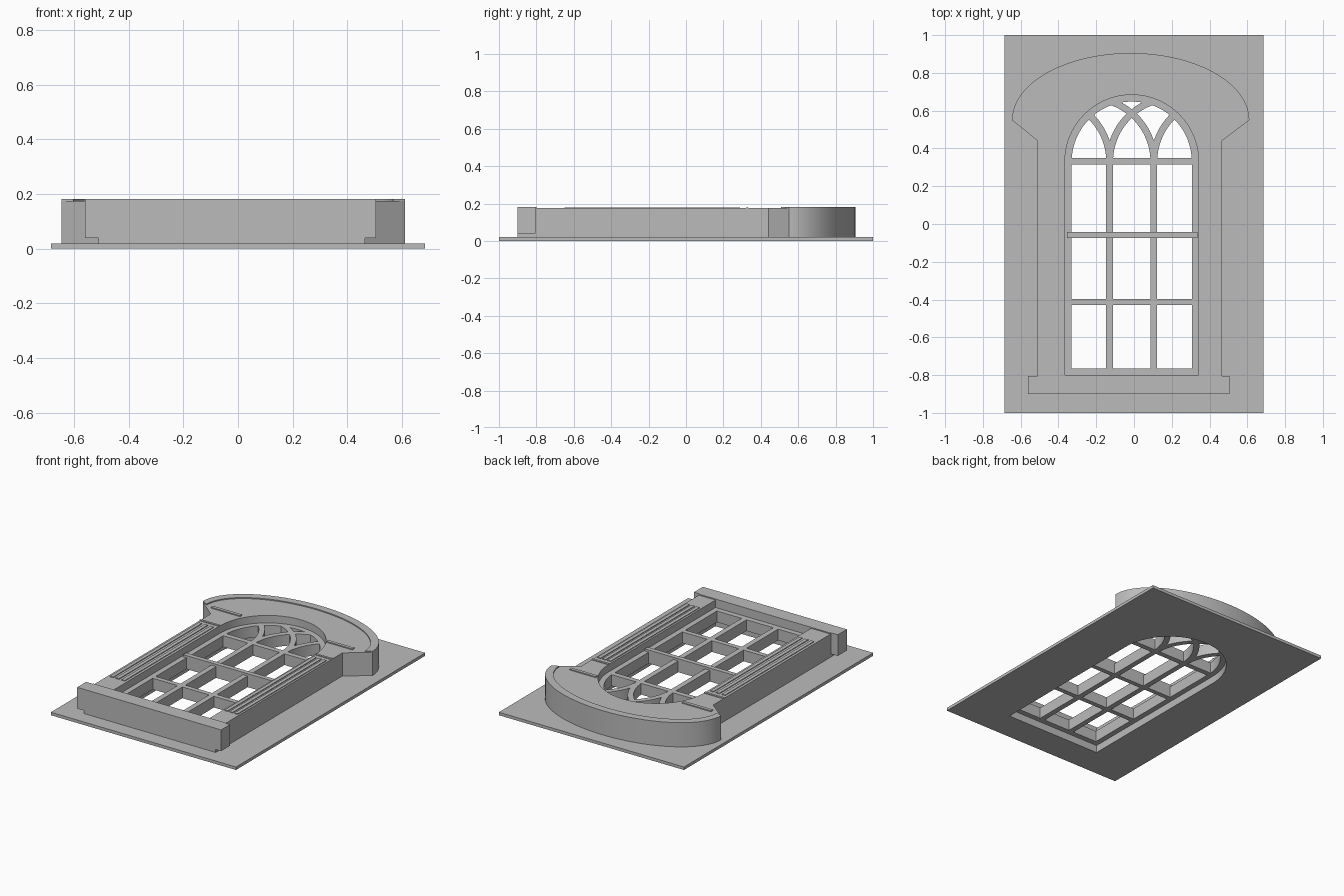
import bpy, bmesh
from math import sin, cos, pi, radians, atan2

cube = bpy.data.objects.get("Cube")
if cube:
    bpy.data.objects.remove(cube, do_unlink=True)

stone = bpy.data.materials.new("grey_stone")
stone.use_nodes = True
stone.diffuse_color = (0.5, 0.5, 0.5, 1)
stone.node_tree.nodes["Principled BSDF"].inputs["Base Color"].default_value = (0.5, 0.5, 0.5, 1)
stone.node_tree.nodes["Principled BSDF"].inputs["Roughness"].default_value = 0.8


def slab(name, outlines, z0, z1):
    """Extrude flat outlines from z0 to z1; inner outlines become holes."""
    curve = bpy.data.curves.new(name + "_outline", 'CURVE')
    curve.dimensions = '2D'
    curve.fill_mode = 'BOTH'
    curve.extrude = (z1 - z0) / 2
    for pts in outlines:
        spline = curve.splines.new('POLY')
        spline.points.add(len(pts) - 1)
        for p, (x, y) in zip(spline.points, pts):
            p.co = (x, y, 0, 1)
        spline.use_cyclic_u = True
    helper = bpy.data.objects.new(name + "_outline", curve)
    bpy.context.scene.collection.objects.link(helper)
    bpy.context.view_layer.update()
    mesh = bpy.data.meshes.new_from_object(
        helper.evaluated_get(bpy.context.evaluated_depsgraph_get()))
    bpy.data.objects.remove(helper, do_unlink=True)
    bm = bmesh.new()
    bm.from_mesh(mesh)
    bmesh.ops.remove_doubles(bm, verts=bm.verts, dist=0.0001)
    bmesh.ops.translate(bm, verts=bm.verts, vec=(0, 0, (z0 + z1) / 2))
    bmesh.ops.recalc_face_normals(bm, faces=bm.faces)
    bm.to_mesh(mesh)
    bm.free()
    mesh.name = name
    mesh.materials.clear()
    mesh.materials.append(stone)
    obj = bpy.data.objects.new(name, mesh)
    bpy.context.scene.collection.objects.link(obj)
    bpy.ops.object.select_all(action='DESELECT')
    obj.select_set(True)
    bpy.context.view_layer.objects.active = obj
    bpy.ops.object.shade_smooth_by_angle(angle=radians(30))
    return obj


def rect(x0, x1, y0, y1):
    return [(x0, y0), (x1, y0), (x1, y1), (x0, y1)]


def arc(cx, cy, rx, ry, a0, a1, n=40):
    return [(cx + rx * cos(a0 + (a1 - a0) * i / n),
             cy + ry * sin(a0 + (a1 - a0) * i / n)) for i in range(n + 1)]


MID, SPRING, RADIUS = -0.012, 0.33, 0.354   # opening centre, arch springing, arch radius


def opening(inset=0.0):
    r = RADIUS - inset
    return [(MID - r, -0.8 + inset), (MID + r, -0.8 + inset)] + arc(MID, SPRING, r, r, 0, pi)


# Wall panel with the arched opening
slab("wall_panel", [rect(-0.685, 0.685, -1, 1), opening()], 0, 0.02)

# Surround: jambs widening into the curved hood
HOOD_X, HOOD_Y = -0.0175, 0.55
outer = [(-0.51, -0.8), (0.465, -0.8), (0.465, 0.44)]
outer += arc(HOOD_X, HOOD_Y, 0.628, 0.355, 0, pi, 64) + [(-0.51, 0.44)]
slab("surround", [outer, opening()], 0.02, 0.175)
rim = arc(HOOD_X, HOOD_Y, 0.628, 0.355, 0, pi, 64)
rim += arc(HOOD_X, HOOD_Y - 0.02, 0.585, 0.325, pi, 0, 64)
slab("hood_rim", [rim], 0.175, 0.182)

# Sill with ends that stop short of the wall
slab("sill", [rect(-0.51, 0.465, -0.9, -0.8)], 0.02, 0.182)
slab("sill_ends", [rect(-0.56, 0.505, -0.9, -0.805)], 0.04, 0.182)

# Pilaster fillets and capitals on each jamb
for side, x0, x1 in (("right", -0.51, -0.366), ("left", 0.342, 0.465)):
    w = x1 - x0
    for i in range(3):
        x = x0 + w * (0.2 + 0.3 * i)
        slab(f"{side}_fillet_{i + 1}", [rect(x - 0.012, x + 0.012, -0.65, 0.29)], 0.175, 0.18)
    slab(f"{side}_neck_band", [rect(x0, x1, 0.32, 0.335)], 0.175, 0.18)
    slab(f"{side}_capital", [rect(x0 - 0.045, x1 + 0.025, 0.508, 0.53)], 0.175, 0.182)

# Sash frame and glazing bars
LOW, HIGH, BAR = 0.05, 0.125, 0.036
slab("sash_frame", [opening(), opening(BAR)], LOW, HIGH)
slab("transom", [rect(MID - RADIUS, MID + RADIUS, 0.315, 0.35)], LOW, HIGH)
slab("lower_bar", [rect(-0.335, 0.315, -0.43, -0.398)], LOW, HIGH)
slab("meeting_rail", [rect(-0.356, 0.335, -0.073, -0.042)], LOW, 0.14)

# Mullions, each branching into two intersecting tracery arcs
h = BAR / 2
for side, s in (("right", -1), ("left", 1)):
    mx = MID + s * 0.117
    slab(f"{side}_mullion", [rect(mx - h, mx + h, -0.78, 0.34)], LOW, HIGH)
    for name, d in (("inner", -s), ("outer", s)):
        r = RADIUS - h
        cx = mx + d * r
        half = abs(cx - MID) / 2
        end = atan2((r * r - half * half) ** 0.5, (MID - cx) / 2)
        start = pi if d > 0 else 0
        band = arc(cx, SPRING, r + h, r + h, start, end, 24)
        band += arc(cx, SPRING, r - h, r - h, end, start, 24)
        slab(f"{side}_{name}_tracery", [band], LOW, HIGH)
